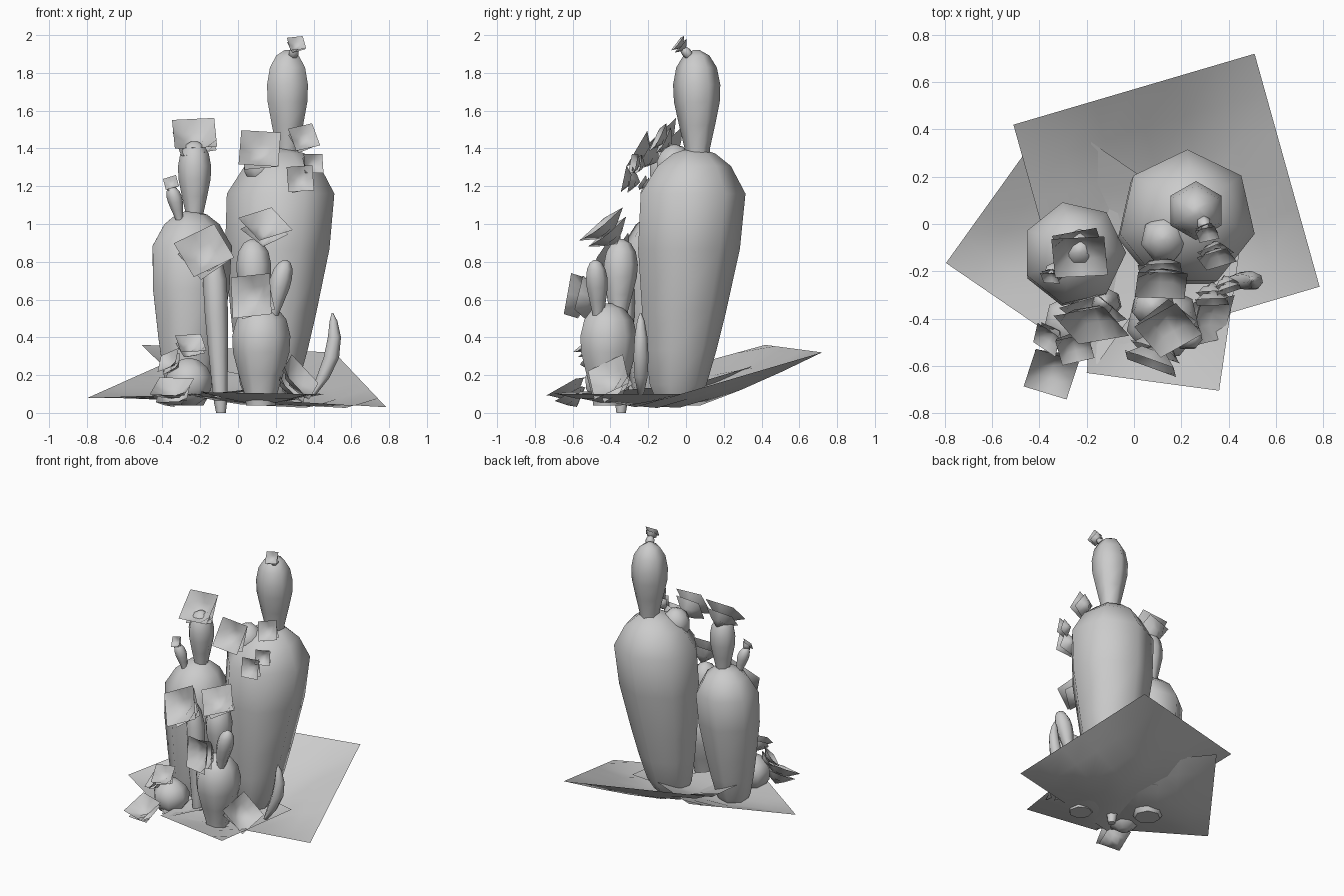
import bpy, bmesh, math
from mathutils import Vector

cube = bpy.data.objects.get("Cube")
if cube:
    bpy.data.objects.remove(cube, do_unlink=True)

grey = bpy.data.materials.new("plain_grey")
grey.use_nodes = True
grey.diffuse_color = (0.6, 0.6, 0.6, 1)
grey.node_tree.nodes["Principled BSDF"].inputs["Base Color"].default_value = (0.6, 0.6, 0.6, 1)

# Height fraction and width fraction of each kind of body
PEAR = [(0, .4), (.06, .54), (.2, .68), (.35, .8), (.6, .97), (.82, 1), (.93, .7), (.98, .4), (1, .1)]
OVAL = [(0, .5), (.1, .55), (.3, .76), (.52, .97), (.68, 1), (.84, .86), (.95, .55), (1, .15)]
ROUND = [(0, .3), (.15, .72), (.35, .97), (.6, 1), (.8, .8), (.95, .45), (1, .1)]
HORN = [(0, .4), (.2, .85), (.45, 1), (.7, .85), (.9, .5), (1, .1)]


def finish(name, bm):
    mesh = bpy.data.meshes.new(name)
    bm.to_mesh(mesh)
    bm.free()
    obj = bpy.data.objects.new(name, mesh)
    bpy.context.collection.objects.link(obj)
    mesh.materials.append(grey)
    bpy.ops.object.select_all(action='DESELECT')
    obj.select_set(True)
    bpy.context.view_layer.objects.active = obj
    bpy.ops.object.shade_smooth_by_angle(angle=math.radians(60))


def body(name, base, top, radius, profile=PEAR, sides=7, bend=0, turn=90):
    """Loft rings from base to top, optionally bowed towards +x."""
    base, top = Vector(base), Vector(top)
    bm = bmesh.new()
    rings = []
    for t, r in profile:
        c = base.lerp(top, t) + Vector((bend * math.sin(math.pi * t), 0, 0))
        angles = [math.radians(turn) + 2 * math.pi * i / sides for i in range(sides)]
        rings.append([bm.verts.new(c + Vector((math.cos(a), math.sin(a), 0)) * r * radius)
                      for a in angles])
    for low, high in zip(rings, rings[1:]):
        for i in range(sides):
            j = (i + 1) % sides
            bm.faces.new((low[i], low[j], high[j], high[i]))
    bm.faces.new(rings[0][::-1])
    bm.faces.new(rings[-1])
    finish(name, bm)


def sheet(bm, corners, sag, steps=4):
    """Straight-edged square sheet that funnels down to its middle."""
    a, b, c, d = map(Vector, corners)
    grid = []
    for i in range(steps + 1):
        u = i / steps
        row = []
        for j in range(steps + 1):
            v = j / steps
            drop = 1 - max(abs(2 * u - 1), abs(2 * v - 1)) ** 1.2
            row.append(bm.verts.new(a.lerp(b, u).lerp(d.lerp(c, u), v) + Vector(sag) * drop))
        grid.append(row)
    for i in range(steps):
        for j in range(steps):
            bm.faces.new((grid[i][j], grid[i + 1][j], grid[i + 1][j + 1], grid[i][j + 1]))


def flower(name, centre, facing, half, roll=0):
    """Two nested square funnels, the rear one slightly twisted."""
    n = Vector(facing).normalized()
    side = Vector((0, 0, 1)).cross(n).normalized()
    up = n.cross(side)
    c = Vector(centre)
    bm = bmesh.new()
    for size, depth, twist in ((half, 0, roll), (half * .86, half * .5, roll + 10)):
        corners = []
        for k in range(4):
            a = math.radians(45 + 90 * k + twist)
            corners.append(c - n * depth + (side * math.cos(a) + up * math.sin(a)) * size * math.sqrt(2))
        sheet(bm, corners, -n * half * .8)
    finish(name, bm)


# Ground sheets
for name, corners, sag in (
        ("ground_back", [(-.235, -.565, .09), (.785, -.265, .03), (.51, .72, .32), (-.51, .42, .36)], .16),
        ("ground_left", [(-.795, -.165, .08), (-.16, -.6, .1), (.28, .03, .15), (-.347, .46, .28)], .09),
        ("ground_front", [(-.2, -.63, .11), (.36, -.705, .1), (.46, -.02, .1), (-.145, .085, .13)], .07)):
    ground = bmesh.new()
    sheet(ground, corners, (0, 0, -sag), 6)
    finish(name, ground)

# Tall cactus with its upper segment, bud, flower stalk and side horn
body("tall_cactus", (.16, -.055, .07), (.24, .04, 1.4), .292)
body("tall_cactus_upper", (.262, .06, 1.35), (.262, .055, 1.92), .125, OVAL, 6)
body("tall_cactus_bud", (.13, -.07, 1.2), (.125, -.06, 1.42), .1, ROUND)
body("flower_stalk", (.29, .02, 1.87), (.3, -.01, 1.94), .03, ROUND, 6)
body("side_horn", (.4, -.24, .1), (.5, -.24, .53), .042, HORN, bend=.05)

# Left cactus with two segments
body("left_cactus", (-.27, -.18, .04), (-.25, -.11, 1.07), .22, turn=103)
body("left_cactus_upper", (-.23, -.11, 1.02), (-.23, -.11, 1.44), .09, OVAL)
body("left_cactus_knob", (-.31, -.19, 1.02), (-.35, -.21, 1.2), .042, OVAL)

# Front cactus with two segments
body("front_cactus", (.12, -.42, .04), (.125, -.415, .58), .158, OVAL)
body("front_cactus_upper", (.09, -.36, .5), (.08, -.345, .92), .095, OVAL)
body("front_cactus_ear", (.18, -.465, .5), (.25, -.48, .81), .06, OVAL)

# Slim cactus and ball cactus
body("slim_cactus", (-.09, -.345, 0), (-.13, -.33, .86), .065)
body("ball_cactus", (-.26, -.42, .04), (-.26, -.42, .29), .125, ROUND)

# Flowers
for name, centre, facing, half, roll in (
        ("tall_top_flower", (.31, -.045, 1.957), (.1, -.75, .6), .043, 8),
        ("tall_bud_flower", (.115, -.26, 1.4), (0, -.85, .5), .105, -4),
        ("tall_upper_flower", (.35, -.15, 1.46), (.15, -.85, .45), .068, 14),
        ("tall_lower_flower", (.33, -.33, 1.24), (0, -.95, .2), .068, 4),
        ("tall_side_flower", (.4, -.28, 1.32), (.3, -.9, .2), .052, 0),
        ("left_top_flower", (-.23, -.14, 1.48), (0, -.68, .73), .112, 4),
        ("left_knob_flower", (-.355, -.23, 1.22), (-.2, -.8, .5), .036, 20),
        ("slim_flower", (-.18, -.43, .86), (-.1, -.83, .5), .12, 30),
        ("front_top_flower", (.145, -.45, 1.0), (.1, -.6, .75), .105, 25),
        ("front_face_flower", (.07, -.59, .62), (-.35, -.92, .15), .11, 6),
        ("front_side_flower", (.33, -.41, .19), (.7, -.45, .55), .105, 30),
        ("ball_top_flower", (-.25, -.53, .37), (.1, -.6, .75), .07, 5),
        ("ball_side_flower", (-.37, -.49, .28), (-.6, -.5, .6), .06, 25),
        ("ball_front_flower", (-.35, -.635, .14), (-.1, -.45, .85), .095, -5)):
    flower(name, centre, facing, half, roll)
